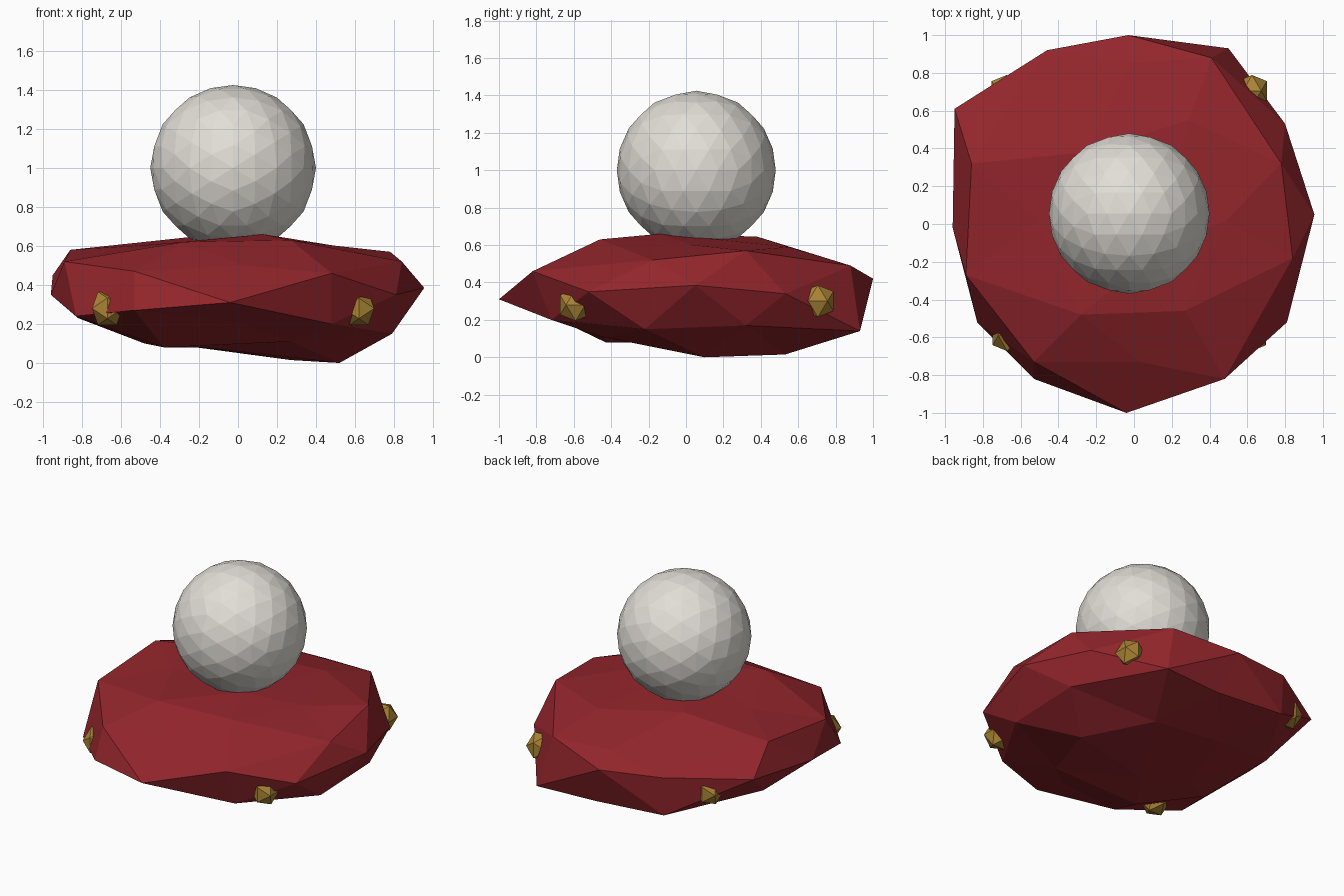
import bpy, bmesh
from mathutils import Vector

if "Cube" in bpy.data.objects:
    bpy.data.objects.remove(bpy.data.objects["Cube"])

PHI = (1 + 5 ** 0.5) / 2


def ico_mesh(levels):
    """Unit icosphere whose two-fold axes lie along x, y and z."""
    bm = bmesh.new()
    for a in (-1, 1):
        for b in (-PHI, PHI):
            for co in ((a, 0, b), (0, b, a), (b, a, 0)):
                bm.verts.new(Vector(co).normalized())
    bmesh.ops.convex_hull(bm, input=bm.verts[:])
    for _ in range(levels):
        bmesh.ops.subdivide_edges(bm, edges=bm.edges[:], cuts=1, use_grid_fill=True)
        for v in bm.verts:
            v.co.normalize()
    bmesh.ops.triangulate(bm, faces=bm.faces[:])
    return bm


def make_object(name, bm, color):
    bmesh.ops.recalc_face_normals(bm, faces=bm.faces[:])
    mesh = bpy.data.meshes.new(name)
    bm.to_mesh(mesh)
    bm.free()
    obj = bpy.data.objects.new(name, mesh)
    bpy.context.collection.objects.link(obj)
    mat = bpy.data.materials.get(color[0]) or bpy.data.materials.new(color[0])
    mat.diffuse_color = color[1]
    mat.use_nodes = True
    mat.node_tree.nodes["Principled BSDF"].inputs["Base Color"].default_value = mat.diffuse_color
    mesh.materials.append(mat)
    return obj


def place(bm, center, scale):
    for v in bm.verts:
        v.co = Vector(c + p * s for c, p, s in zip(center, v.co, scale))


RED = ("red_cloth", (0.29, 0.019, 0.025, 1))
GOLD = ("gold_thread", (0.40, 0.23, 0.035, 1))
STONE = ("warm_grey", (0.76, 0.73, 0.68, 1))

# Cushion: flattened icosphere, lumpy where the fabric is pulled about
cushion = ico_mesh(1)
place(cushion, (-0.01, 0.02, 0.33), (0.95, 0.98, 0.32))
lumps = [
    # rim
    (0.955, 0.05, 0.385), (-0.96, -0.02, 0.35), (-0.03, 1.0, 0.42), (-0.04, -1.0, 0.31),
    (0.80, 0.53, 0.34), (-0.95, 0.61, 0.45), (0.81, -0.52, 0.35), (-0.83, -0.52, 0.24),
    # upper shoulder
    (0.41, 0.88, 0.49), (-0.46, 0.92, 0.45), (0.48, -0.82, 0.46), (-0.53, -0.73, 0.47),
    (0.78, 0.32, 0.57), (0.84, -0.18, 0.52), (-0.86, 0.32, 0.58), (-0.89, -0.27, 0.52),
    (0.03, -0.73, 0.50), (0.27, -0.46, 0.63), (-0.28, -0.48, 0.62),
    # top
    (0.13, -0.14, 0.66), (-0.25, 0.38, 0.645), (0.29, 0.55, 0.59),
    # underside
    (0.50, 0.93, 0.14), (-0.46, 0.90, 0.18), (0.48, -0.72, 0.20), (-0.53, -0.82, 0.27),
    (0.79, -0.22, 0.15), (0.79, 0.32, 0.17), (0.0, -0.70, 0.21), (0.27, -0.45, 0.11),
    (0.52, 0.10, 0.0), (0.27, 0.53, 0.015), (-0.38, -0.43, 0.08), (-0.48, -0.02, 0.10),
    (-0.18, -0.15, 0.08), (-0.29, 0.50, 0.09), (0.07, 0.90, 0.14),
    (-0.82, 0.32, 0.23), (-0.82, -0.28, 0.235),
]
rest = {v: v.co.copy() for v in cushion.verts}
for p in map(Vector, lumps):
    nearest = min(rest, key=lambda v: (rest[v] - p).length)
    nearest.co = p
    del rest[nearest]
make_object("cushion", cushion, RED)

# Ball resting in the cushion
ball = ico_mesh(2)
place(ball, (-0.025, 0.055, 1.0), (0.425,) * 3)
make_object("ball", ball, STONE)

# Corner knots
knots = {
    "front_left_knot": (-0.67, -0.59, 0.28), "front_right_knot": (0.62, -0.59, 0.28),
    "back_left_knot": (-0.675, 0.705, 0.34), "back_right_knot": (0.625, 0.705, 0.30),
}
for name, center in knots.items():
    knot = ico_mesh(0)
    place(knot, center, (0.092, 0.098, 0.1))
    make_object(name, knot, GOLD)
